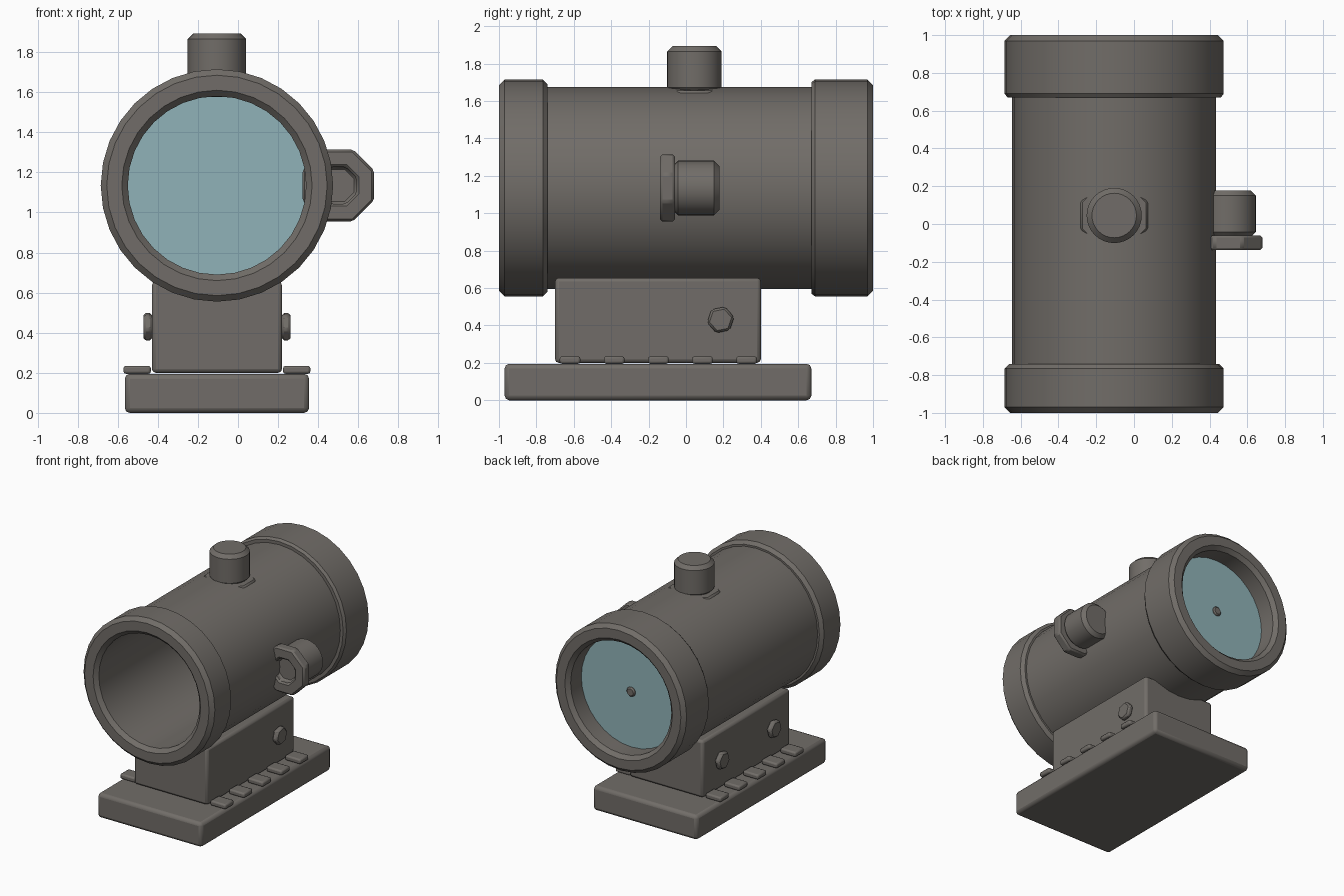
import bpy, bmesh, math
from mathutils import Matrix, Vector

cube = bpy.data.objects.get("Cube")
if cube:
    bpy.data.objects.remove(cube, do_unlink=True)


def material(name, rgb):
    m = bpy.data.materials.new(name)
    m.use_nodes = True
    m.diffuse_color = (*rgb, 1)
    bsdf = m.node_tree.nodes["Principled BSDF"]
    bsdf.inputs["Base Color"].default_value = (*rgb, 1)
    bsdf.inputs["Roughness"].default_value = 0.6
    return m


METAL = material("warm grey metal", (0.165, 0.152, 0.138))
GLASS = material("pale blue glass", (0.28, 0.45, 0.48))

AXIS_X, AXIS_Z = -0.105, 1.135
ALONG_Y = Matrix.Rotation(-math.pi / 2, 4, 'X')
ALONG_X = Matrix.Rotation(math.pi / 2, 4, 'Y')


def finish(name, bm, mat, matrix=Matrix(), bevel=0, segments=1):
    bmesh.ops.recalc_face_normals(bm, faces=bm.faces)
    mesh = bpy.data.meshes.new(name)
    bm.transform(matrix)
    bm.to_mesh(mesh)
    bm.free()
    mesh.materials.append(mat)
    ob = bpy.data.objects.new(name, mesh)
    bpy.context.collection.objects.link(ob)
    if bevel:
        mod = ob.modifiers.new("edge bevel", 'BEVEL')
        mod.width, mod.segments, mod.limit_method = bevel, segments, 'ANGLE'
    bpy.ops.object.select_all(action='DESELECT')
    ob.select_set(True)
    bpy.context.view_layer.objects.active = ob
    bpy.ops.object.shade_smooth_by_angle(angle=math.radians(30))
    return ob


def box(name, lo, hi, bevel):
    lo, hi = Vector(lo), Vector(hi)
    bm = bmesh.new()
    bmesh.ops.create_cube(bm, size=1)
    m = Matrix.Translation((lo + hi) / 2) @ Matrix.Diagonal((*(hi - lo), 1))
    return finish(name, bm, METAL, m, bevel, 2)


def prism(name, sides, radius, bottom, top, matrix, mat=METAL, bevel=0, turn=0, recess=0):
    """Upright prism, moved by matrix; recess sinks a socket into its lower end."""
    bm = bmesh.new()
    bmesh.ops.create_cone(bm, cap_ends=True, segments=sides, radius1=radius,
                          radius2=radius, depth=top - bottom)
    if recess:
        cap = min(bm.faces, key=lambda f: f.calc_center_median().z)
        bmesh.ops.inset_region(bm, faces=[cap], thickness=recess)
        socket = bmesh.ops.extrude_discrete_faces(bm, faces=[cap])["faces"][0]
        bmesh.ops.translate(bm, vec=(0, 0, 0.045), verts=socket.verts)
    m = matrix @ Matrix.Translation((0, 0, (top + bottom) / 2)) @ Matrix.Rotation(turn, 4, 'Z')
    return finish(name, bm, mat, m, bevel)


def lathe(name, profile, steps):
    """Closed (radius, y) profile turned around the sight axis."""
    bm = bmesh.new()
    verts = [bm.verts.new((0, y, r)) for r, y in profile]
    edges = [bm.edges.new((a, b)) for a, b in zip(verts, verts[1:] + verts[:1])]
    bmesh.ops.spin(bm, geom=verts + edges, cent=(0, 0, 0), axis=(0, 1, 0),
                   angle=math.tau, steps=steps)
    bmesh.ops.remove_doubles(bm, verts=bm.verts, dist=0.0001)
    return finish(name, bm, METAL, Matrix.Translation((AXIS_X, 0, AXIS_Z)))


# Hollow tube with a raised, chamfered collar at each end
RIM, TUBE, BORE, C = 0.58, 0.54, 0.445, 0.03
lathe("sight_tube", [
    (BORE, C - 1), (BORE + C, -1), (RIM - C, -1), (RIM, C - 1),
    (RIM, -0.765), (RIM - 0.025, -0.74), (TUBE, -0.74),
    (TUBE, 0.67), (RIM - 0.015, 0.67), (RIM, 0.69),
    (RIM, 1 - C), (RIM - C, 1), (BORE + C, 1), (BORE, 1 - C)], 32)

# Rear lens and the small emitter on its back
sight = Matrix.Translation((AXIS_X, 0, AXIS_Z)) @ ALONG_Y
prism("rear_lens", 32, BORE + 0.01, 0.815, 0.835, sight, GLASS)
prism("lens_emitter", 16, 0.038, 0.83, 0.855, sight, bevel=0.01)

# Adjustment knobs: socketed octagonal nut with a round cap
for side, place in (
        ("top", Matrix.Translation((AXIS_X, 0.045, 1.655))),
        ("side", Matrix.Translation((0.5, -0.06, AXIS_Z)) @ ALONG_Y)):
    prism(side + "_knob_nut", 8, 0.194, -0.078, 0, place, bevel=0.012,
          turn=math.pi / 8, recess=0.095)
    prism(side + "_knob_cap", 32, 0.146, -0.01, 0.238, place, bevel=0.028)

# Mount block and rail base
box("mount_block", (-0.43, -0.7, 0.2), (0.22, 0.4, 0.655), 0.02)
box("rail_base", (-0.565, -0.97, 0), (0.355, 0.67, 0.195), 0.025)

# Rail lugs along both sides of the block
for side, x in (("left", 0.293), ("right", -0.503)):
    for i in range(5):
        y = -0.62 + i * 0.236
        box(f"{side}_rail_lug_{i + 1}", (x - 0.068, y - 0.055, 0.195),
            (x + 0.068, y + 0.055, 0.235), 0.012)

# Hexagonal bolt heads: one on the left, two on the right
for name, x, y in (("left_bolt", 0.24, 0.185),
                   ("right_rear_bolt", -0.45, 0.185),
                   ("right_front_bolt", -0.45, -0.47)):
    prism(name, 6, 0.074, -0.022, 0.022,
          Matrix.Translation((x, y, 0.43)) @ ALONG_X, bevel=0.012, turn=0.2)
